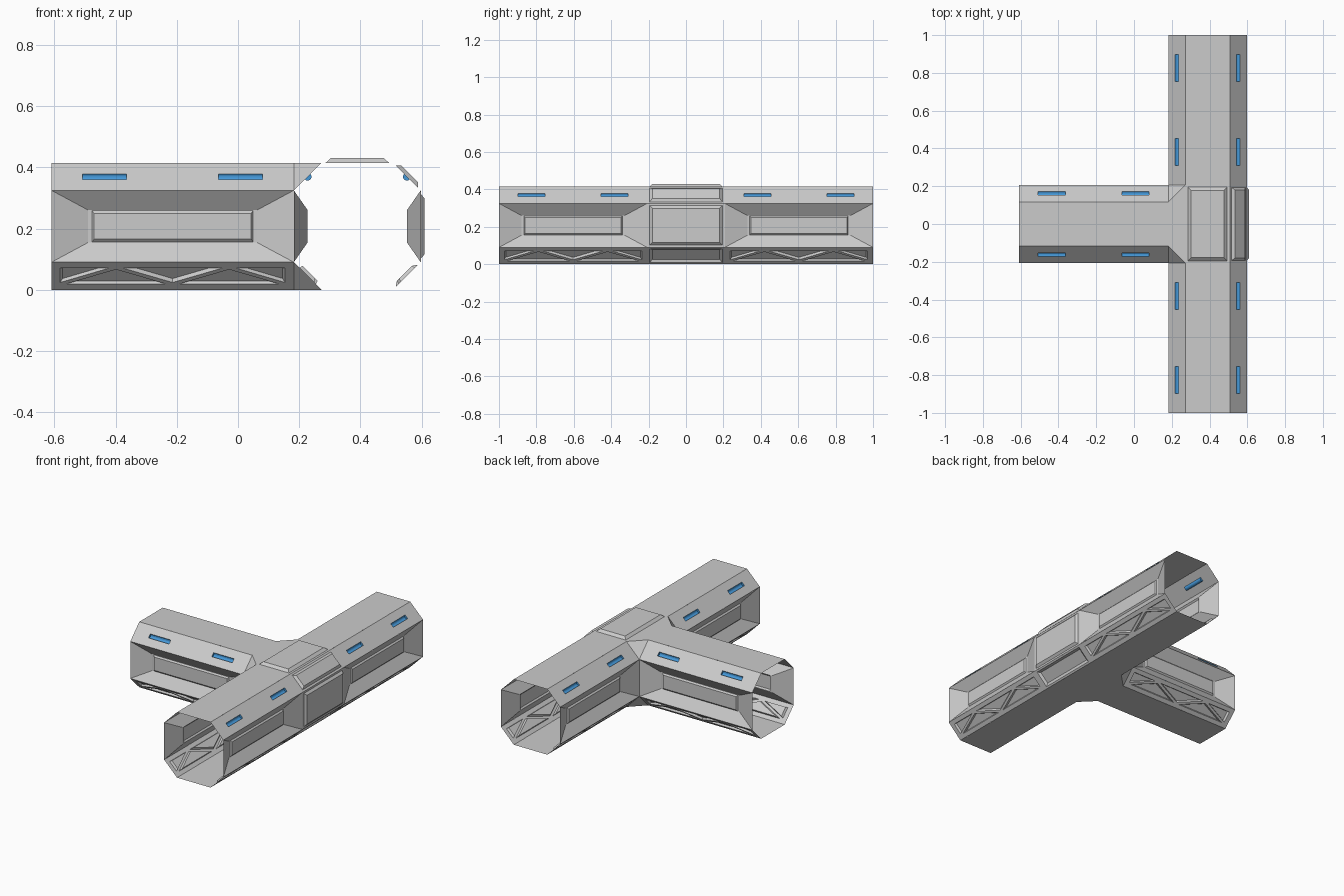
import bpy, bmesh
from math import cos, sin, pi, radians
from mathutils import Vector
from mathutils.geometry import tessellate_polygon

if "Cube" in bpy.data.objects:
    bpy.data.objects.remove(bpy.data.objects["Cube"])

R = 0.2075            # half width of the octagonal corridor
F = 0.1175            # half width of a straight octagon side
C = 0.0636            # half width of a sloped octagon side
L = 0.39625           # half length of one arm
CX = 0.39             # x of the main corridor


def at(k, u, v, d=0.0):
    """Point on octagon side k: u along the axis, v across, d outward."""
    a = k * pi / 4
    r = (R if k % 2 == 0 else (R + F) / 2 ** 0.5) + d
    return Vector((-u, r * cos(a) - v * sin(a), r * sin(a) + v * cos(a)))


def rect(hu, hv, d=0.0, cu=0.0):
    return [(cu - hu, -hv, d), (cu + hu, -hv, d), (cu + hu, hv, d), (cu - hu, hv, d)]


def sheet(bm, k, outer, holes=()):
    """Flat side k with openings."""
    loops = [outer] + list(holes)
    flat = [[Vector((p[0], p[1], 0)) for p in lp] for lp in loops]
    pts = [p for lp in flat for p in lp]
    verts = [bm.verts.new(at(k, p.x, p.y)) for p in pts]
    for t in tessellate_polygon(flat):
        a, b, c = (pts[i] for i in t)
        if (b - a).cross(c - a).z < 0:
            t = t[::-1]
        bm.faces.new([verts[i] for i in t])


def relief(bm, k, rings):
    """Stepped rings closed with a cap, for raised or sunken panels."""
    vs = [[bm.verts.new(at(k, *p)) for p in ring] for ring in rings]
    for a, b in zip(vs, vs[1:]):
        n = len(a)
        for i in range(n):
            j = (i + 1) % n
            bm.faces.new((a[i], a[j], b[j], b[i]))
    bm.faces.new(vs[-1])


def to_mesh(bm, name):
    bmesh.ops.remove_doubles(bm, verts=bm.verts, dist=1e-5)
    me = bpy.data.meshes.new(name)
    bm.to_mesh(me)
    bm.free()
    return me


def place(name, me, x, y, turn):
    ob = bpy.data.objects.new(name, me)
    ob.location = (x, y, R)
    ob.rotation_euler.z = radians(turn)
    bpy.context.collection.objects.link(ob)


# Truss triangles on the lower slopes
def truss():
    lo, hi, p, e, g, t = -0.038, 0.038, 0.185, 0.3675, 0.166, 0.008
    tris = [[(s * p - g, lo), (s * p + g, lo), (s * p, hi - t)] for s in (-1, 1)]
    tris.append([(g, hi), (-g, hi), (0, lo + t)])
    tris.append([(p + 0.019, hi), (e, lo + t), (e, hi)])
    tris.append([(-p - 0.019, hi), (-e, hi), (-e, lo + t)])
    return tris


def sunk(tri, depth=0.012, scale=0.86):
    cu, cv = (sum(p[i] for p in tri) / 3 for i in (0, 1))
    return [[(u, v, 0) for u, v in tri],
            [(cu + (u - cu) * scale, cv + (v - cv) * scale, -depth) for u, v in tri]]


# Corridor arm and its light strips
arm, lamp = bmesh.new(), bmesh.new()
for k in (2, 6):
    sheet(arm, k, rect(L, F))
for k in (0, 4):
    relief(arm, k, [rect(L, F), rect(L - 0.12, 0.053, -0.045),
                    rect(0.263, 0.051, -0.045), rect(0.257, 0.042, -0.037)])
for k in (1, 3):
    slots = []
    for cu in (-0.222, 0.222):
        slots.append(rect(0.072, 0.013, 0, cu))
        relief(lamp, k, [rect(0.072, 0.013 * cos(a), -0.013 * sin(a), cu)
                         for a in (0, pi / 6, pi / 3, pi * 0.45)])
    sheet(arm, k, rect(L, C), slots)
for k, s in ((7, 1), (5, -1)):
    tris = []
    for tri in truss():
        tri = [(s * u, s * v) for u, v in tri]
        area = sum(a[0] * b[1] - b[0] * a[1] for a, b in zip(tri, tri[1:] + tri[:1]))
        tri = tri if area > 0 else tri[::-1]
        tris.append(tri)
        relief(arm, k, sunk(tri))
    sheet(arm, k, rect(L, C), tris)

arm_mesh, lamp_mesh = to_mesh(arm, "corridor_arm"), to_mesh(lamp, "light_strips")
blue = bpy.data.materials.new("blue_light")
blue.diffuse_color = (0.06, 0.32, 0.7, 1)
blue.use_nodes = True
blue.node_tree.nodes["Principled BSDF"].inputs["Base Color"].default_value = blue.diffuse_color
lamp_mesh.materials.append(blue)
for label, x, y, turn in (("branch", CX - R - L, 0, 0),
                          ("front", CX, -R - L, 90), ("back", CX, R + L, 90)):
    place(label + "_corridor", arm_mesh, x, y, turn)
    place(label + "_lights", lamp_mesh, x, y, turn)

# Junction with bevelled panels on the closed side and roof
hub = bmesh.new()
for k, hv, d in ((0, F, 0.0125), (1, C, 0.0125), (7, C, -0.011)):
    m = 0.012
    edge = rect(0.194, hv - m)
    sheet(hub, k, rect(R, hv), [edge])
    relief(hub, k, [edge, rect(0.18, hv - m - 0.014, d)])
roof = [(-R, -F), (R, -F), (R, F), (F, R), (-F, R), (-R, F)]
edge = rect(0.195, 0.1035)
sheet(hub, 2, roof, [edge])
relief(hub, 2, [edge, rect(0.178, 0.087, 0.015)])
sheet(hub, 6, [(u, -v) for u, v in reversed(roof)])
# Corner triangles between branch and main corridor
for sx in (-1, 1):
    for sz in (-1, 1):
        pts = [(sx * F, -R, sz * R), (sx * R, -F, sz * R), (sx * R, -R, sz * F)]
        if sx * sz > 0:
            pts.reverse()
        hub.faces.new([hub.verts.new(p) for p in pts])
place("junction", to_mesh(hub, "junction"), CX, 0, -90)
